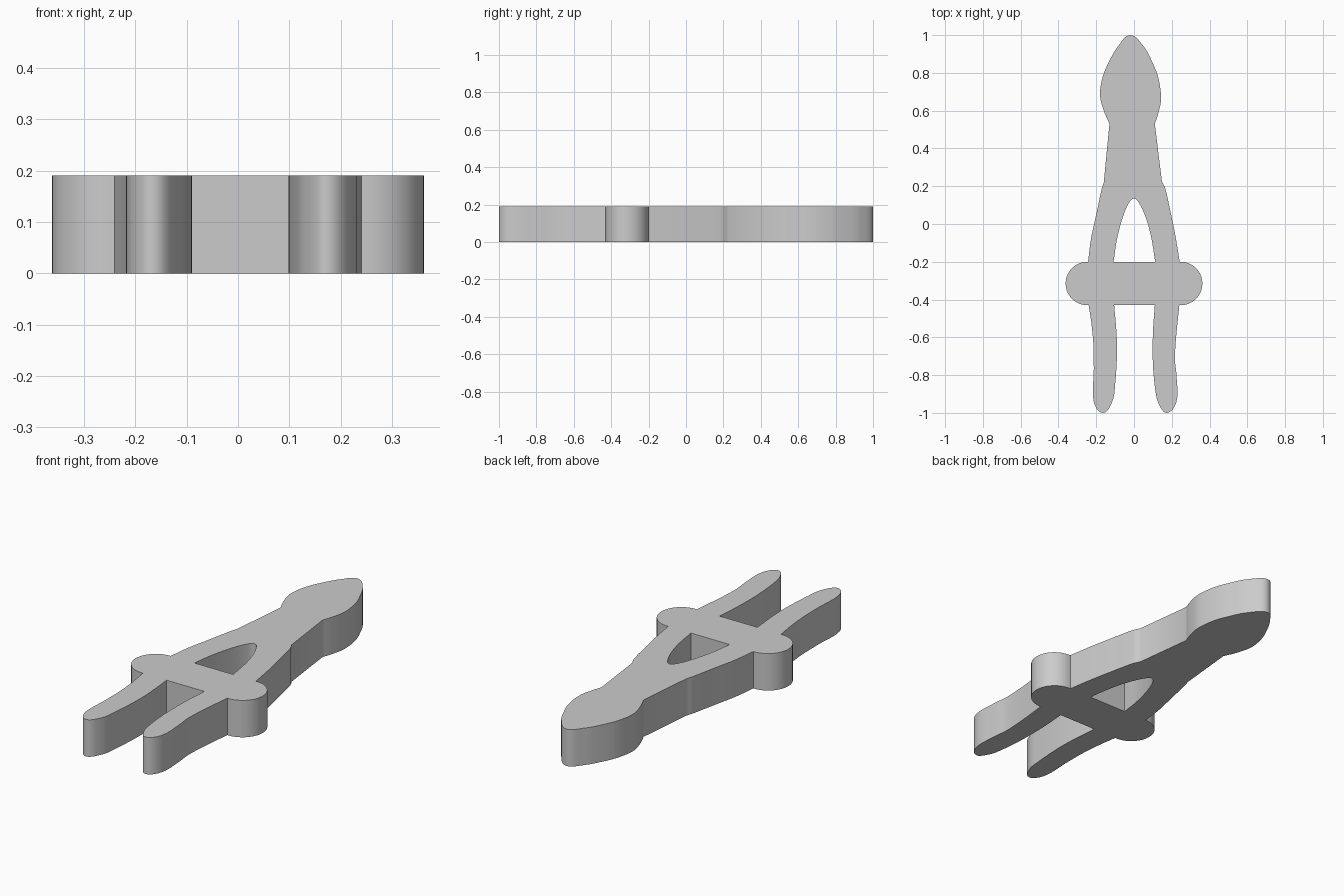
import bpy
import bmesh
import math
from mathutils import Vector
from mathutils.geometry import interpolate_bezier

THICKNESS = 0.19
BAR_Y, BAR_RADIUS, BAR_CENTRE = -0.315, 0.115, 0.247

default_cube = bpy.data.objects.get("Cube")
if default_cube:
    bpy.data.objects.remove(default_cube, do_unlink=True)


def smooth_run(points, steps=7):
    """Smooth path through the points, with free ends so that runs meet at corners."""
    pts = [Vector((x, y, 0)) for x, y in points]
    last = len(pts) - 1
    tangents = [(pts[min(i + 1, last)] - pts[max(i - 1, 0)]).normalized()
                for i in range(last + 1)]
    path = []
    for i in range(last):
        reach = (pts[i + 1] - pts[i]).length / 3
        path += interpolate_bezier(pts[i], pts[i] + tangents[i] * reach,
                                   pts[i + 1] - tangents[i + 1] * reach,
                                   pts[i + 1], steps)[:-1]
    return path + [pts[last]]


def bar_end(side):
    """Half circle at one end of the crossbar, walked counter-clockwise."""
    start = -math.pi / 2 if side > 0 else math.pi / 2
    return [Vector((side * BAR_CENTRE + BAR_RADIUS * math.cos(start + math.pi * i / 24),
                    BAR_Y + BAR_RADIUS * math.sin(start + math.pi * i / 24), 0))
            for i in range(25)]


def add_loop(bm, runs):
    """Closed loop of edges from consecutive runs, skipping repeated points."""
    path = []
    for p in (p for run in runs for p in run):
        if not path or (p - path[-1]).length > 0.002:
            path.append(p)
    if (path[0] - path[-1]).length < 0.002:
        path.pop()
    verts = [bm.verts.new(p) for p in path]
    return [bm.edges.new((v, verts[(i + 1) % len(verts)])) for i, v in enumerate(verts)]


# Outline runs, counter-clockwise from the right side of the body
body_left_side = [(0.242, -0.2), (0.218, -0.055), (0.19, 0.08), (0.165, 0.19), (0.148, 0.225)]
head = [(0.11, 0.53), (0.127, 0.58), (0.143, 0.66), (0.13, 0.77), (0.1, 0.85),
        (0.055, 0.935), (-0.02, 1.0), (-0.085, 0.94), (-0.127, 0.87), (-0.164, 0.785),
        (-0.18, 0.685), (-0.16, 0.6), (-0.13, 0.53)]
body_right_side = [(-0.16, 0.22), (-0.17, 0.19), (-0.2, 0.05), (-0.228, -0.08), (-0.243, -0.2)]
right_leg = [(-0.24, -0.43), (-0.225, -0.53), (-0.215, -0.64), (-0.213, -0.77),
             (-0.213, -0.94), (-0.165, -1.0), (-0.115, -0.94), (-0.1, -0.85),
             (-0.09, -0.69), (-0.092, -0.585), (-0.105, -0.43)]
left_leg = [(0.11, -0.43), (0.1, -0.58), (0.1, -0.74), (0.113, -0.88), (0.13, -0.95),
            (0.175, -1.0), (0.225, -0.94), (0.225, -0.8), (0.217, -0.72),
            (0.222, -0.61), (0.24, -0.43)]
opening = [(-0.108, -0.2), (-0.09, -0.08), (-0.058, 0.04), (-0.025, 0.115), (0.0, 0.135),
           (0.024, 0.115), (0.06, 0.04), (0.09, -0.065), (0.112, -0.2)]

# Flat silhouette with its opening, then raised to full thickness
bm = bmesh.new()
edges = add_loop(bm, [smooth_run(body_left_side), smooth_run(head),
                      smooth_run(body_right_side), bar_end(-1),
                      smooth_run(right_leg), smooth_run(left_leg), bar_end(1)])
edges += add_loop(bm, [smooth_run(opening)])
bmesh.ops.triangle_fill(bm, edges=edges, use_beauty=True, use_dissolve=False,
                        normal=(0, 0, 1))
raised = bmesh.ops.extrude_face_region(bm, geom=bm.faces[:], use_keep_orig=True)
bmesh.ops.translate(bm, vec=(0, 0, THICKNESS),
                    verts=[g for g in raised["geom"] if isinstance(g, bmesh.types.BMVert)])
bmesh.ops.recalc_face_normals(bm, faces=bm.faces[:])

mesh = bpy.data.meshes.new("plate_body")
bm.to_mesh(mesh)
bm.free()
plate = bpy.data.objects.new("plate_body", mesh)
bpy.context.collection.objects.link(plate)

# Plain grey finish
grey = bpy.data.materials.new("plain_grey")
grey.use_nodes = True
colour = (0.6, 0.6, 0.6, 1)
grey.diffuse_color = colour
grey.node_tree.nodes["Principled BSDF"].inputs["Base Color"].default_value = colour
mesh.materials.append(grey)

# Smooth walls with crisp rims
bpy.ops.object.select_all(action="DESELECT")
plate.select_set(True)
bpy.context.view_layer.objects.active = plate
bpy.ops.object.shade_smooth_by_angle(angle=math.radians(30))
